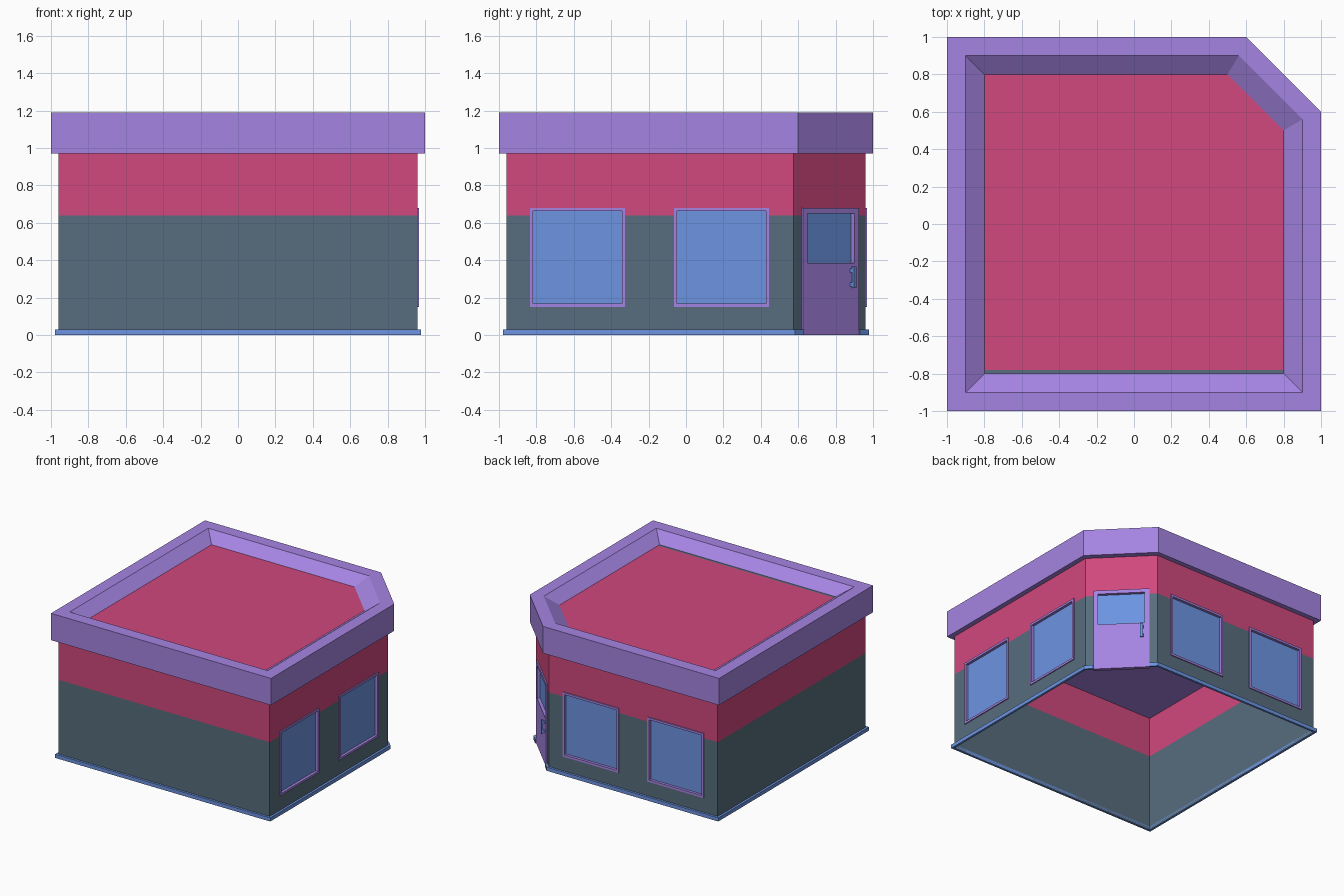
import bpy, bmesh, math
from mathutils import Vector

if "Cube" in bpy.data.objects:
    bpy.data.objects.remove(bpy.data.objects["Cube"])


def material(name, rgb):
    m = bpy.data.materials.new(name)
    lin = [(c / 255 / 12.92) if c < 11 else ((c / 255 + 0.055) / 1.055) ** 2.4 for c in rgb]
    m.diffuse_color = (*lin, 1)
    m.use_nodes = True
    m.node_tree.nodes["Principled BSDF"].inputs["Base Color"].default_value = m.diffuse_color
    return m


PURPLE = material("purple", (165, 132, 226))
RED = material("raspberry", (208, 72, 125))
SLATE = material("slate", (87, 109, 125))
BLUE = material("blue", (108, 148, 226))


def finish(name, bm, *mats, recalc=True):
    if recalc:
        bmesh.ops.recalc_face_normals(bm, faces=bm.faces)
    me = bpy.data.meshes.new(name)
    bm.to_mesh(me)
    bm.free()
    for m in mats:
        me.materials.append(m)
    ob = bpy.data.objects.new(name, me)
    bpy.context.collection.objects.link(ob)
    return ob


def footprint(r, c):
    """Square of half size r with its back right corner cut off at c."""
    return [(-r, -r), (r, -r), (r, c), (c, r), (-r, r)]


def placer(angle, dist):
    """Maps wall coordinates (along, up, out) to the world."""
    n = Vector((math.cos(angle), math.sin(angle), 0))
    u = Vector((-n.y, n.x, 0))
    return lambda a, z, d=0: n * (dist + d) + u * a + Vector((0, 0, z))


def bridge(bm, a, b):
    for i in range(len(a)):
        j = (i + 1) % len(a)
        bm.faces.new((a[i], a[j], b[j], b[i]))


def wall(name, at, u0, u1, holes=()):
    """Thin wall, slate below and red above, with rectangular openings."""
    us = sorted({u0, u1, *[v for h in holes for v in h[:2]]})
    zs = sorted({0, 0.64, 0.97, *[v for h in holes for v in h[2:]]})
    bm = bmesh.new()
    for a, b in zip(us, us[1:]):
        for lo, hi in zip(zs, zs[1:]):
            mu, mz = (a + b) / 2, (lo + hi) / 2
            if any(h[0] < mu < h[1] and h[2] < mz < h[3] for h in holes):
                continue
            f = bm.faces.new([bm.verts.new(at(*p)) for p in ((a, lo), (b, lo), (b, hi), (a, hi))])
            f.material_index = int(mz > 0.64)
    bmesh.ops.remove_doubles(bm, verts=bm.verts, dist=1e-5)
    finish(name, bm, SLATE, RED, recalc=False)


def rect(bm, at, r, d):
    return [bm.verts.new(at(u, z, d)) for u, z in
            ((r[0], r[2]), (r[1], r[2]), (r[1], r[3]), (r[0], r[3]))]


def frame(name, at, outer, inner, front=0.008, back=-0.02):
    """Rectangular panel with an opening, and a recessed pane in it."""
    bm = bmesh.new()
    loops = [rect(bm, at, r, d) for r, d in
             ((outer, back), (outer, front), (inner, front), (inner, back))]
    for i in range(4):
        bridge(bm, loops[i], loops[(i + 1) % 4])
    finish(name, bm, PURPLE)
    bm = bmesh.new()
    bm.faces.new(rect(bm, at, inner, back + 0.006))
    finish(name + "_glass", bm, BLUE, recalc=False)


def box(bm, at, u0, u1, z0, z1, d0, d1):
    a, b = rect(bm, at, (u0, u1, z0, z1), d0), rect(bm, at, (u0, u1, z0, z1), d1)
    bridge(bm, a, b)
    bm.faces.new(a)
    bm.faces.new(b)


# Walls
R, C = 0.96, 0.575
right, back = placer(0, R), placer(math.pi / 2, R)
left, front = placer(math.pi, R), placer(-math.pi / 2, R)
corner = placer(math.pi / 4, (R + C) / math.sqrt(2))
half = (R - C) / math.sqrt(2)
wins = [(-0.835, -0.325, 0.15, 0.68), (-0.065, 0.445, 0.15, 0.68)]
back_wins = [(-b, -a, lo, hi) for a, b, lo, hi in wins]
door = (-0.212, 0.212, 0, 0.68)
wall("front_wall", front, -R, R)
wall("left_wall", left, -R, R)
wall("right_wall", right, -R, C, wins)
wall("back_wall", back, -C, R, back_wins)
wall("corner_wall", corner, -half, half, [door])

# Windows
for side, at, rects in (("right", right, wins), ("back", back, back_wins)):
    for i, (a, b, lo, hi) in enumerate(rects):
        t = 0.018
        frame(f"{side}_window_{i + 1}", at, (a, b, lo, hi), (a + t, b - t, lo + t, hi - t))

# Door with its pane and handle
frame("door", corner, door, (-0.177, 0.177, 0.385, 0.65), front=0.01)
bm = bmesh.new()
box(bm, corner, 0.145, 0.167, 0.25, 0.365, 0.025, 0.038)
for z in (0.26, 0.335):
    box(bm, corner, 0.145, 0.167, z, z + 0.02, 0.008, 0.027)
finish("door_handle", bm, BLUE)

# Base trim, broken at the door
T = 0.018
outer, inner = footprint(R + T, C + T * (math.sqrt(2) - 1)), footprint(R, C)
order = [3, 4, 0, 1, 2]
path = [(corner(door[1], 0, T).xy, corner(door[1], 0).xy)]
path += [(outer[i], inner[i]) for i in order]
path += [(corner(door[0], 0, T).xy, corner(door[0], 0).xy)]
bm = bmesh.new()
sections = [[bm.verts.new((p[0], p[1], z)) for p, z in ((o, 0), (o, 0.03), (n, 0.03), (n, 0))]
            for o, n in path]
for s, t in zip(sections, sections[1:]):
    bridge(bm, s, t)
bm.faces.new(sections[0])
bm.faces.new(sections[-1])
finish("base_trim", bm, BLUE)

# Roof parapet with closed underside
bm = bmesh.new()
loops = [[bm.verts.new((x, y, z)) for x, y in footprint(r, c)] for r, c, z in
         ((1.0, 0.6, 0.97), (1.0, 0.6, 1.19), (0.9, 0.56, 1.19), (0.8, 0.5, 1.12))]
for a, b in zip(loops, loops[1:]):
    bridge(bm, a, b)
bm.faces.new(loops[0][::-1])
finish("roof_parapet", bm, PURPLE)

# Roof deck, with a narrow slate strip along the front
bm = bmesh.new()
bm.faces.new([bm.verts.new((x, y, 1.12)) for x, y in footprint(0.8, 0.5)])
bmesh.ops.bisect_plane(bm, geom=bm.verts[:] + bm.edges[:] + bm.faces[:],
                       plane_co=(0, -0.78, 0), plane_no=(0, 1, 0))
for f in bm.faces:
    f.material_index = int(f.calc_center_median().y < -0.78)
finish("roof_deck", bm, RED, SLATE, recalc=False)
